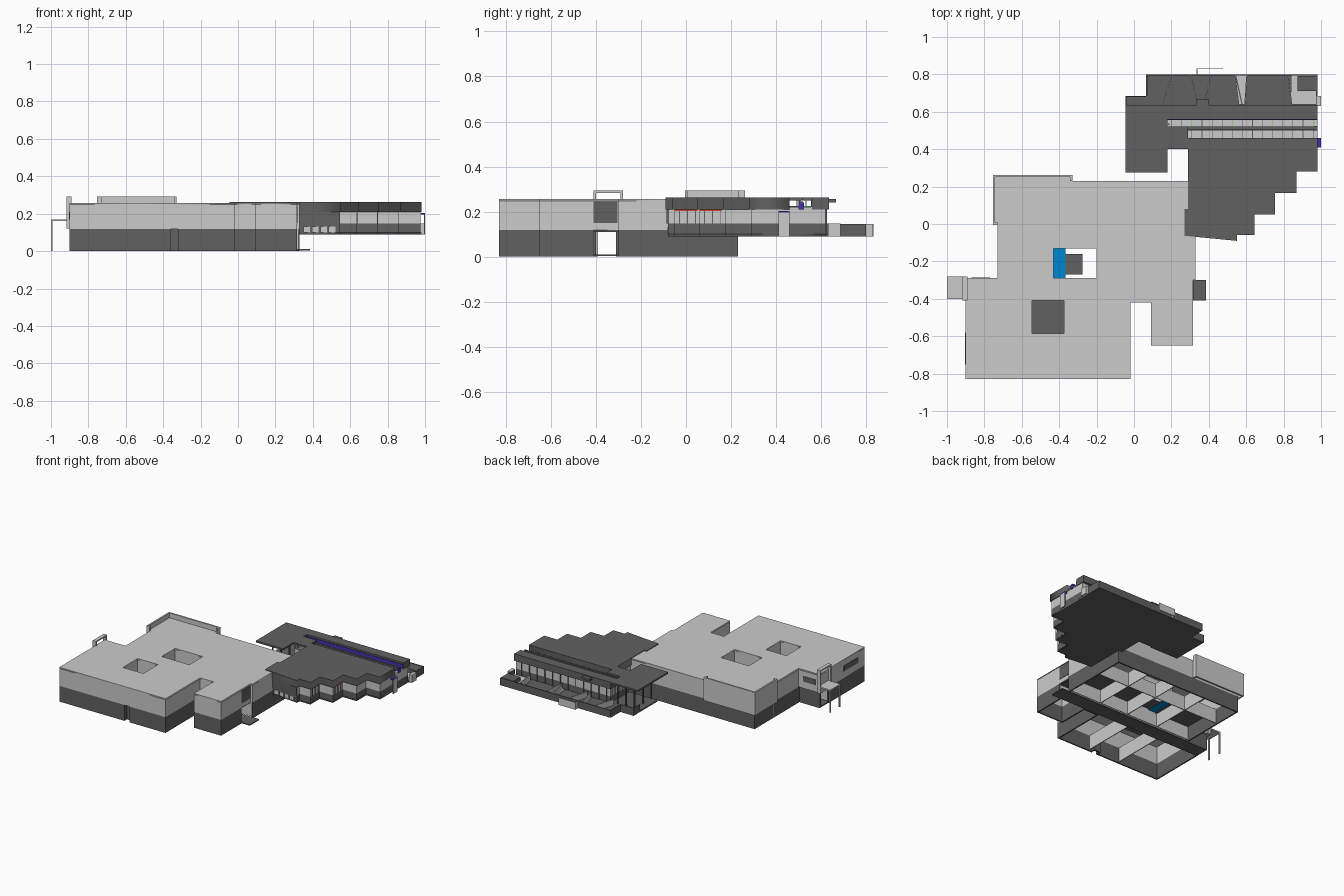
import bpy, bmesh

if "Cube" in bpy.data.objects:
    bpy.data.objects.remove(bpy.data.objects["Cube"])


def mat(name, r, g, b):
    m = bpy.data.materials.new(name)
    m.diffuse_color = (r, g, b, 1)
    m.use_nodes = True
    m.node_tree.nodes["Principled BSDF"].inputs["Base Color"].default_value = m.diffuse_color
    return m


DARK = mat("dark_grey", .12, .12, .12)
BLUE = mat("blue", .0, .24, .65)
PURPLE = mat("purple", .06, .03, .4)
RED = mat("red", .6, .05, .03)
GREEN = mat("green", .15, .6, .08)


def finish(name, me, m=None):
    ob = bpy.data.objects.new(name, me)
    bpy.context.collection.objects.link(ob)
    if m:
        me.materials.clear()
        me.materials.append(m)
    return ob


def box(name, x0, x1, y0, y1, z0, z1, m=None):
    bm = bmesh.new()
    bmesh.ops.create_cube(bm, size=1)
    for v in bm.verts:
        v.co = ((x0 + x1) / 2 + v.co.x * (x1 - x0), (y0 + y1) / 2 + v.co.y * (y1 - y0),
                (z0 + z1) / 2 + v.co.z * (z1 - z0))
    me = bpy.data.meshes.new(name)
    bm.to_mesh(me)
    bm.free()
    return finish(name, me, m)


def rect(x0, x1, y0, y1):
    return [(x0, y0), (x1, y0), (x1, y1), (x0, y1)]


def plate(name, loops, z0, z1, m=None):
    """Flat slab from an outline; further loops become holes."""
    cu = bpy.data.curves.new(name, 'CURVE')
    cu.dimensions, cu.fill_mode, cu.extrude = '2D', 'BOTH', (z1 - z0) / 2
    for pts in loops:
        s = cu.splines.new('POLY')
        s.points.add(len(pts) - 1)
        for p, c in zip(s.points, pts):
            p.co = (c[0], c[1], 0, 1)
        s.use_cyclic_u = True
    tmp = bpy.data.objects.new(name + "_outline", cu)
    bpy.context.collection.objects.link(tmp)
    bpy.context.view_layer.update()
    me = bpy.data.meshes.new_from_object(tmp.evaluated_get(bpy.context.evaluated_depsgraph_get()))
    bpy.data.objects.remove(tmp)
    ob = finish(name, me, m)
    ob.location.z = (z0 + z1) / 2
    return ob


def wall(name, pts, z0, z1, m=None, t=.01, closed=True):
    """Vertical wall along a plan line, thickened inwards."""
    bm = bmesh.new()
    lo = [bm.verts.new((x, y, z0)) for x, y in pts]
    hi = [bm.verts.new((x, y, z1)) for x, y in pts]
    n = len(pts)
    for i in range(n if closed else n - 1):
        j = (i + 1) % n
        bm.faces.new((lo[i], lo[j], hi[j], hi[i]))
    me = bpy.data.meshes.new(name)
    bm.to_mesh(me)
    bm.free()
    ob = finish(name, me, m)
    s = ob.modifiers.new("thickness", 'SOLIDIFY')
    s.thickness, s.offset, s.use_even_offset = t, -1, True
    return ob


# --- main building: roof with two light wells, two-tone walls
main = [(-.9, -.83), (-.02, -.83), (-.02, -.42), (.09, -.42), (.09, -.65), (.315, -.65),
        (.315, -.3), (.33, -.3), (.33, .23), (-.73, .23), (-.73, -.29), (-.9, -.29)]
well_a, well_b = rect(-.43, -.2, -.29, -.13), rect(-.545, -.375, -.585, -.41)
plate("main_roof", [main, well_a, well_b], .248, .257)
wall("upper_wall", main, .118, .25)
wall("lower_wall_back", [(.33, -.3), (.33, .23), (-.73, .23), (-.73, -.3), (-.9, -.3)],
     0, .12, DARK, closed=False)
wall("lower_wall_front", [(-.9, -.4), (-.9, -.83), (-.36, -.83), (-.36, -.8), (-.32, -.8),
     (-.32, -.83), (-.02, -.83), (-.02, -.42), (.09, -.42), (.09, -.65), (.315, -.65),
     (.315, -.41)], 0, .12, DARK, closed=False)
for n, w in (("a", well_a), ("b", well_b)):
    wall("well_wall_" + n, w[::-1], .118, .25)
box("well_floor_b", -.55, -.37, -.59, -.405, .112, .12, DARK)
box("well_water", -.43, -.365, -.29, -.13, .114, .12, BLUE)
box("well_landing", -.365, -.275, -.27, -.16, .108, .118, DARK)

# through corridor, middle floor and partitions
box("corridor_floor", -.9, .385, -.41, -.3, .002, .01, DARK)
plate("middle_floor", [[(-.72, -.41), (.31, -.41), (.31, 0), (-.72, 0)], well_a], .11, .118, DARK)
for i, (x0, x1, y) in enumerate([(-.9, .31, -.415), (-.73, .32, -.295), (-.73, .32, -.0)]):
    box(f"long_partition_{i}", x0, x1, y, y + .006, .01, .118)
for i, (x, y0, y1) in enumerate([(-.45, -.29, .22), (-.19, -.29, .22), (.05, -.29, .22),
                                 (-.56, -.82, -.41), (-.3, -.82, -.41)]):
    box(f"cross_partition_{i}", x, x + .006, y0, y1, .01, .118)

# corner screen wall, side portal and canopy
wall("corner_screen", [(-.33, .23), (-.33, .262), (-.755, .262), (-.755, -.005), (-.73, -.005)],
     .12, .293, t=.012, closed=False)
plate("corner_screen_soffit", [[(-.33, .23), (-.33, .26), (-.75, .26), (-.75, 0), (-.72, 0),
                                (-.72, .23)]], .25, .257)
for y in (-.41, -.29):
    box("portal_side", -.917, -.89, y, y + .01, .12, .293)
box("portal_top", -.917, -.89, -.41, -.28, .283, .293)
box("portal_sill", -.917, -.89, -.41, -.28, .12, .17)
box("side_canopy", -1, -.9, -.4, -.28, .16, .17)
box("canopy_post", -1, -.992, -.29, -.28, 0, .165)
box("canopy_post_front", -1, -.992, -.4, -.39, 0, .165)
box("side_window_0", -.903, -.9, -.75, -.58, .17, .21, DARK)
box("side_window_1", -.87, -.77, -.29, -.287, .17, .21, DARK)
box("entrance_window", .315, .318, -.41, -.305, .15, .245, DARK)

# --- stepped annex
steps = [(.27, -.063), (.55, -.09), (.55, -.06), (.645, -.06), (.645, .05), (.755, .05),
         (.755, .165), (.87, .165), (.87, .28), (.98, .28), (.98, .46), (.29, .46), (.29, .08),
         (.27, .08)]
band = [(.3, -.055), (.545, -.08), (.545, -.05), (.635, -.05), (.635, .06), (.745, .06),
        (.745, .175), (.86, .175), (.86, .29), (.975, .29), (.975, .62), (.19, .62),
        (.19, .41), (.3, .41)]
plate("annex_floor", [band], .09, .1, DARK)
plate("annex_roof", [steps], .21, .262, DARK)
wall("annex_base", band, .09, .147, DARK, t=.008)
wall("annex_window_band", band, .147, .212, t=.006)
wall("annex_front_panel", [(.3, -.06), (.545, -.086)], .147, .212, DARK, closed=False)
for i in range(4):
    x = .35 + i * .045
    box(f"front_window_{i}", x, x + .035, -.083 + .004 * (3 - i), -.06, .1, .132)
for i, (x, y) in enumerate([(.637, -.05), (.747, .06)]):
    box(f"red_blind_{i}", x - .004, x + .003, y, y + .1, .203, .209, RED)
    for k in range(3):
        box("window_bar", x - .003, x + .001, y + .02 + k * .035, y + .024 + k * .035, .147, .21, DARK)

# rear roof strip, entry roof and its columns
box("rear_roof", .18, .98, .56, .635, .21, .262, DARK)
box("entry_link_roof", .18, .29, .4, .52, .25, .262, DARK)
box("entry_roof", -.045, .18, .275, .635, .25, .262, DARK)
for x in (.0, .07, .14):
    for y in (.4, .5, .6):
        box("entry_column", x, x + .008, y, y + .008, .09, .25, DARK)
for y in [.41 + i * .04 for i in range(6)]:
    box("entry_mullion", .182, .19, y, y + .006, .147, .25)
box("entry_floor", -.045, .19, .4, .62, .09, .1, DARK)

# sunken roof-light between the two roofs
for y0, y1 in ((.46, .503), (.522, .56)):
    box("rooflight_glass", .18 if y0 > .5 else .29, .98, y0, y1, .212, .22)
box("rooflight_ridge", .18, .98, .505, .52, .212, .245, DARK)
for i in range(15):
    x = .2 + i * .054
    box(f"rooflight_bar_{i}", x, x + .003, .522, .56, .22, .224, GREEN if i % 4 == 2 else DARK)
    if x > .29:
        box(f"rooflight_low_bar_{i}", x, x + .003, .46, .503, .22, .224, DARK)
box("rooflight_edge", .18, .98, .555, .559, .22, .25, PURPLE)
box("rooflight_end", .965, .982, .5, .525, .21, .24, PURPLE)
box("end_frame", .978, 1, .41, .46, .195, .203, PURPLE)
box("end_fin", .994, 1, .41, .46, .09, .203)

# --- rear terrace with parapets and bays
box("terrace_floor", .065, .98, .62, .8, .09, .1, DARK)
box("terrace_side_floor", -.045, .065, .61, .685, .09, .1, DARK)
wall("terrace_side_parapet", [(.065, .685), (-.045, .685), (-.045, .61)], .09, .147, DARK,
     t=.006, closed=False)
wall("terrace_parapet", [(.98, .635), (.98, .8), (.065, .8), (.065, .685)], .09, .145, DARK,
     t=.006, closed=False)
wall("terrace_bay", [(.475, .832), (.335, .832), (.335, .8)], .09, .145, t=.004, closed=False)
for i, (xa, xb) in enumerate([(.2, .15), (.3, .34), (.41, .37), (.54, .575), (.6, .59), (.82, .84)]):
    wall(f"terrace_divider_{i}", [(xa, .795), (xb, .64)], .1, .145, t=.006, closed=False)
plate("terrace_light_bed", [[(.54, .795), (.6, .795), (.59, .64), (.56, .64)]], .1, .115)
box("terrace_end_deck", .84, .975, .64, .795, .1, .115)
box("terrace_end_box", .875, .975, .71, .79, .115, .145, DARK)
box("terrace_end_step", .975, 1, .63, .685, .09, .147)
box("terrace_canopy", .335, .4, .635, .665, .24, .255, DARK)
for i in range(12):
    x = .22 + i * .064
    box(f"rear_mullion_{i}", x, x + .006, .62, .625, .1, .21, DARK)
